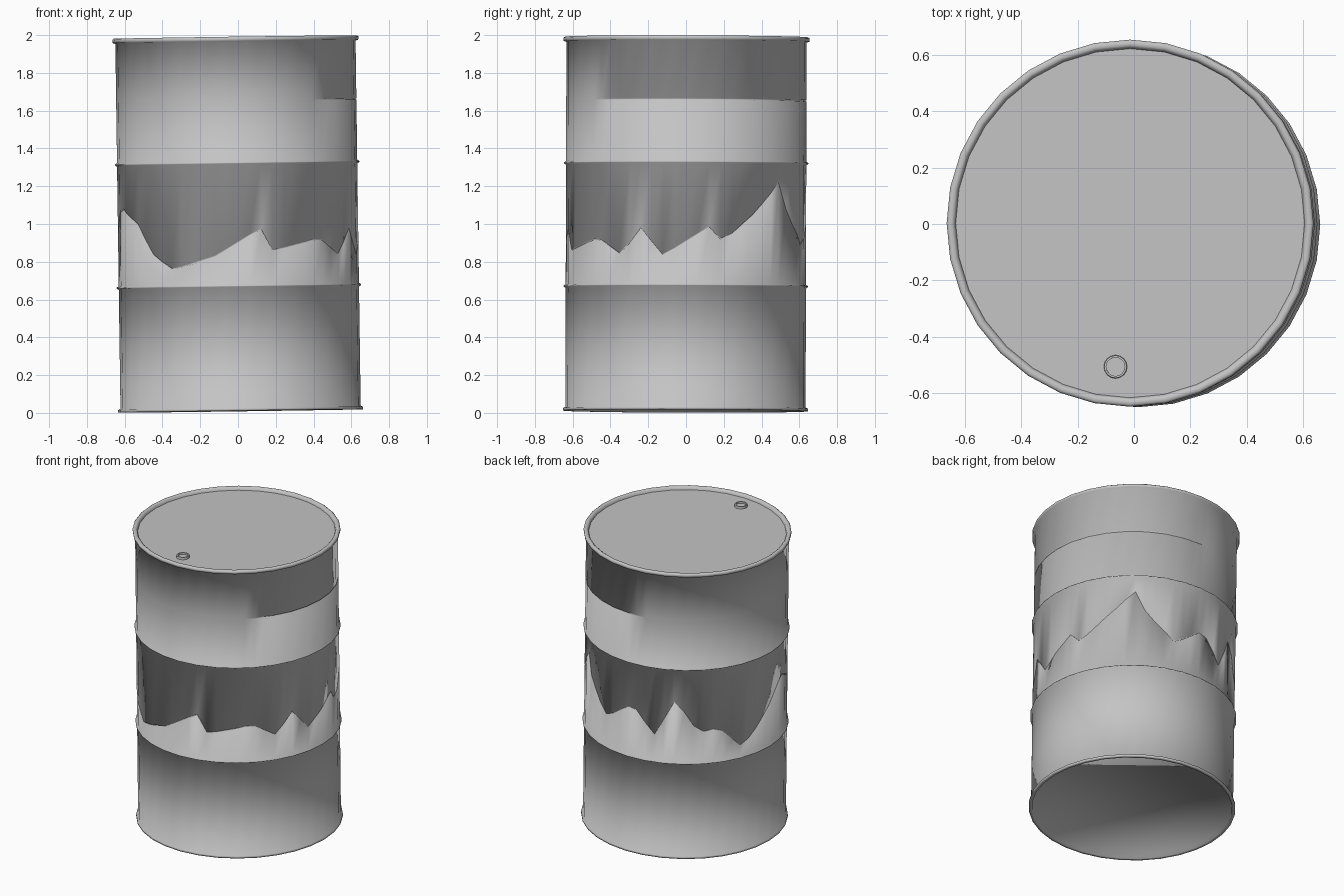
import bpy, bmesh, math
from mathutils import Matrix, Vector

if "Cube" in bpy.data.objects:
    bpy.data.objects.remove(bpy.data.objects["Cube"])

steel = bpy.data.materials.new("grey_steel")
steel.diffuse_color = (0.55, 0.55, 0.55, 1)
steel.use_nodes = True
steel.node_tree.nodes["Principled BSDF"].inputs["Base Color"].default_value = steel.diffuse_color

# the whole drum leans very slightly
LEAN = (Matrix.Translation((0, 0, 1.0)) @ Matrix.Rotation(-0.014, 4, 'Y')
        @ Matrix.Rotation(-0.003, 4, 'X') @ Matrix.Translation((0, 0, -0.99)))


def value(v, az):
    return v(az) if callable(v) else v


def lathe(name, rows, cols, sides, centre=(0, 0), cap_start=True, cap_end=True):
    """Turn (radius, height) rows round z; cols points lie on a polygon of given sides."""
    bm = bmesh.new()
    step = 360 / sides
    rings = []
    for r, z in rows:
        ring = []
        for i in range(cols):
            az = -180 + 360 * i / cols
            off = (az + 180) % step - step / 2
            k = math.cos(math.radians(step / 2)) / math.cos(math.radians(off))
            a, rad = math.radians(az), value(r, az) * k
            p = Vector((centre[0] + rad * math.cos(a), centre[1] + rad * math.sin(a), value(z, az)))
            ring.append(bm.verts.new(LEAN @ p))
        rings.append(ring)
    for lo, hi in zip(rings, rings[1:]):
        for i in range(cols):
            j = (i + 1) % cols
            bm.faces.new((lo[i], lo[j], hi[j], hi[i]))
    if cap_start:
        bm.faces.new(rings[0][::-1])
    if cap_end:
        bm.faces.new(rings[-1])
    for f in bm.faces:
        f.smooth = True
    me = bpy.data.meshes.new(name)
    bm.to_mesh(me)
    bm.free()
    me.materials.append(steel)
    ob = bpy.data.objects.new(name, me)
    bpy.context.collection.objects.link(ob)
    return ob


# jagged crease: (azimuth, height), azimuth 0 = +x
JAG = [(-166, 1.10), (-146, 1.0), (-137, .86), (-133, .82), (-123, .76), (-101, .83),
       (-79, .975), (-73, .855), (-47, .92), (-33, .83), (-22.5, .97), (-11, .825),
       (11.5, .98), (18, .90), (36, 1.06), (51, 1.22), (57, 1.06), (74, .88),
       (93, 1.03), (107, .85), (119, 1.11), (132, .88), (144, .90), (159, .735), (176, .905)]


def jag(az):
    if az < JAG[0][0]:
        az += 360
    pts = JAG + [(JAG[0][0] + 360, JAG[0][1])]
    for (a, za), (b, zb) in zip(pts, pts[1:]):
        if a <= az <= b:
            return za + (zb - za) * (az - a) / (b - a)
    return pts[-1][1]


R = 0.636


def slit_radius(az):
    return R - 0.009 if -41 < az < 91 else R


def hoop(z):
    return [(R, z - .01), (R + .011, z - .003), (R + .011, z + .003), (R, z + .01)]


# body: bottom rim, hoops, jagged crease, upper slit, top rim
rows = [(.622, .018), (.628, 0), (.648, 0), (.648, .014), (R, .02)]
rows += hoop(.66)
rows += [(R, lambda a: jag(a) - .014), (R - .009, lambda a: jag(a) - .010),
         (R, lambda a: jag(a) - .006)]
rows += hoop(1.312)
rows += [(R, 1.639), (slit_radius, 1.643), (R, 1.647)]
rows += [(R, 1.952), (.65, 1.957), (.652, 1.974), (.644, 1.98), (.632, 1.98), (.624, 1.974), (.62, 1.96)]
lathe("drum_body", rows, 64, 32, cap_end=False)

# lid
lathe("drum_lid", [(.622, 1.95), (.622, 1.96)], 64, 32)

# filler cap
cap = lathe("filler_cap", [(.042, 1.955), (.04, 1.976), (.033, 1.976), (.033, 1.964)],
            16, 16, centre=(-.052, -.51))
bpy.context.view_layer.objects.active = cap
cap.select_set(True)
bpy.ops.object.shade_smooth_by_angle()
# crisp edge round the lid
lid = bpy.data.objects["drum_lid"]
cap.select_set(False)
lid.select_set(True)
bpy.context.view_layer.objects.active = lid
bpy.ops.object.shade_smooth_by_angle()
